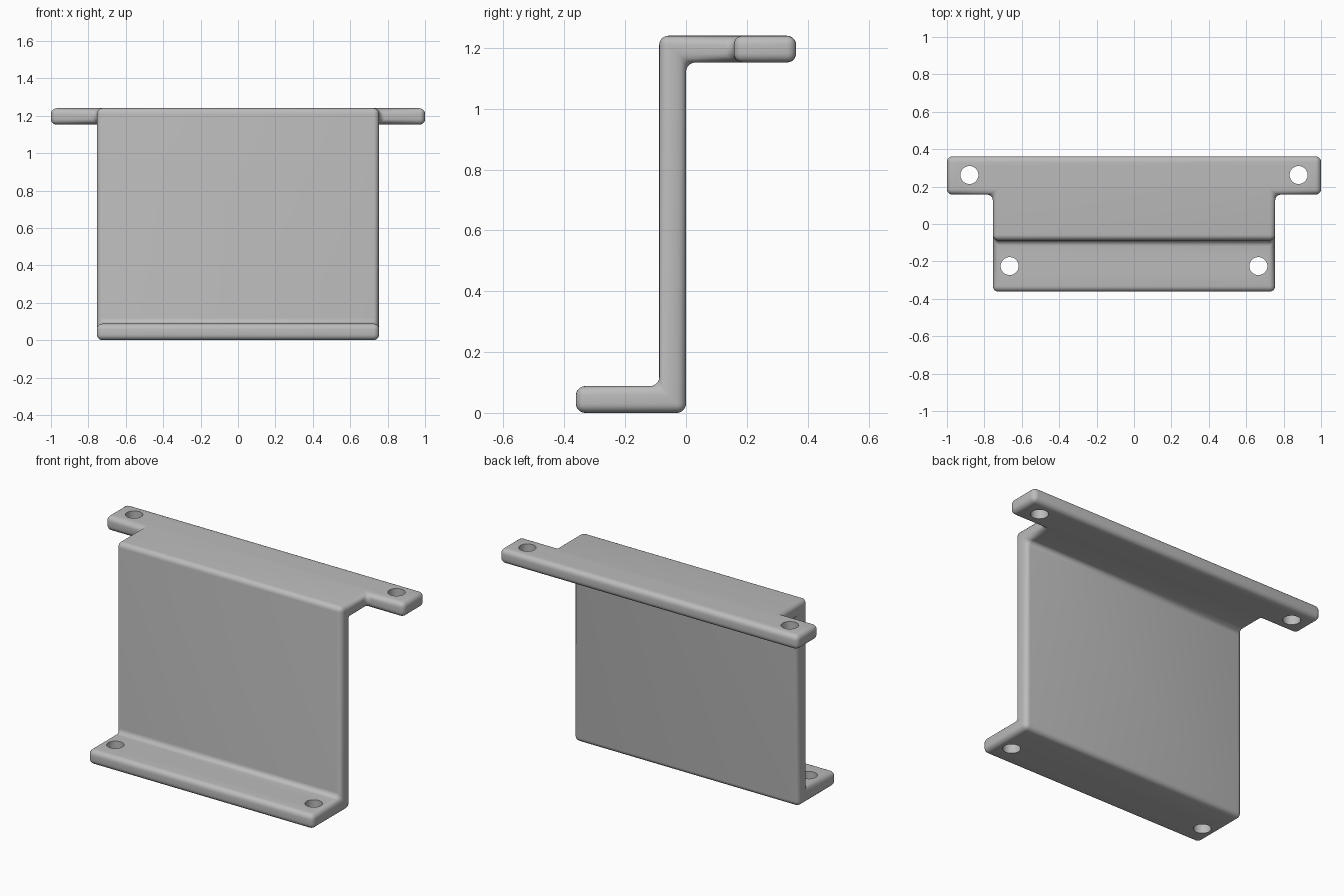
import bpy, bmesh
from mathutils import Matrix

cube = bpy.data.objects.get("Cube")
if cube:
    bpy.data.objects.remove(cube, do_unlink=True)

HALF_WIDTH, EAR_END, EAR_Y = 0.755, 1.0, 0.157
TOP, THICK, REACH, ROUND = 1.24, 0.088, 0.362, 0.03

metal = bpy.data.materials.new("grey metal")
metal.use_nodes = True
grey = (0.5, 0.5, 0.5, 1)
metal.diffuse_color = grey
metal.node_tree.nodes["Principled BSDF"].inputs["Base Color"].default_value = grey


def add_object(name, bm):
    mesh = bpy.data.meshes.new(name)
    bm.to_mesh(mesh)
    bm.free()
    mesh.materials.append(metal)
    obj = bpy.data.objects.new(name, mesh)
    bpy.context.collection.objects.link(obj)
    return obj


# Z-shaped profile, with the ear roots marked on the top flange
under = TOP - THICK
profile = [(-REACH, 0), (0, 0), (0, under), (EAR_Y, under), (REACH, under),
           (REACH, TOP), (EAR_Y, TOP), (-THICK, TOP), (-THICK, THICK), (-REACH, THICK)]
bm = bmesh.new()
face = bm.faces.new([bm.verts.new((-HALF_WIDTH, y, z)) for y, z in profile])
swept = bmesh.ops.extrude_face_region(bm, geom=[face])["geom"]
bmesh.ops.translate(bm, vec=(2 * HALF_WIDTH, 0, 0),
                    verts=[v for v in swept if isinstance(v, bmesh.types.BMVert)])

# Mounting ears drawn out from both ends of the top flange
for side in (-1, 1):
    root = [v for v in bm.verts if v.co.x * side > 0 and abs(v.co.y - EAR_Y) < 0.001]
    bmesh.ops.connect_verts(bm, verts=root)
    end = [f for f in bm.faces if f.calc_center_median().x * side > HALF_WIDTH - 0.001
           and f.calc_center_median().y > EAR_Y]
    ear = bmesh.ops.extrude_face_region(bm, geom=end)["geom"]
    bmesh.ops.translate(bm, vec=(side * (EAR_END - HALF_WIDTH), 0, 0),
                        verts=[v for v in ear if isinstance(v, bmesh.types.BMVert)])
    bmesh.ops.delete(bm, geom=[f for f in end if f.is_valid], context="FACES_ONLY")
bmesh.ops.dissolve_limit(bm, angle_limit=0.01, verts=bm.verts[:], edges=bm.edges[:])
bmesh.ops.recalc_face_normals(bm, faces=bm.faces[:])
bracket = add_object("bracket", bm)

# Rounded edges and inside fillets
bevel = bracket.modifiers.new("rounding", "BEVEL")
bevel.width = ROUND
bevel.segments = 5
bevel.limit_method = "ANGLE"

# Screw holes, a pair through each flange
bm = bmesh.new()
for x, y, z in ((0.88, 0.262, TOP - THICK / 2), (0.665, -0.225, THICK / 2)):
    for side in (-1, 1):
        bmesh.ops.create_cone(bm, cap_ends=True, segments=40, radius1=0.048, radius2=0.048,
                              depth=0.2, matrix=Matrix.Translation((side * x, y, z)))
cutter = add_object("hole_cutter", bm)
cutter.hide_render = True
cutter.hide_set(True)
cut = bracket.modifiers.new("screw holes", "BOOLEAN")
cut.operation = "DIFFERENCE"
cut.solver = "EXACT"
cut.object = cutter

# Apply the modifiers, then shade smoothly with sharp hole rims
bpy.ops.object.select_all(action="DESELECT")
bracket.select_set(True)
bpy.context.view_layer.objects.active = bracket
for modifier in (bevel.name, cut.name):
    bpy.ops.object.modifier_apply(modifier=modifier)
bpy.data.objects.remove(cutter, do_unlink=True)
bpy.ops.object.shade_smooth_by_angle(angle=0.6)
